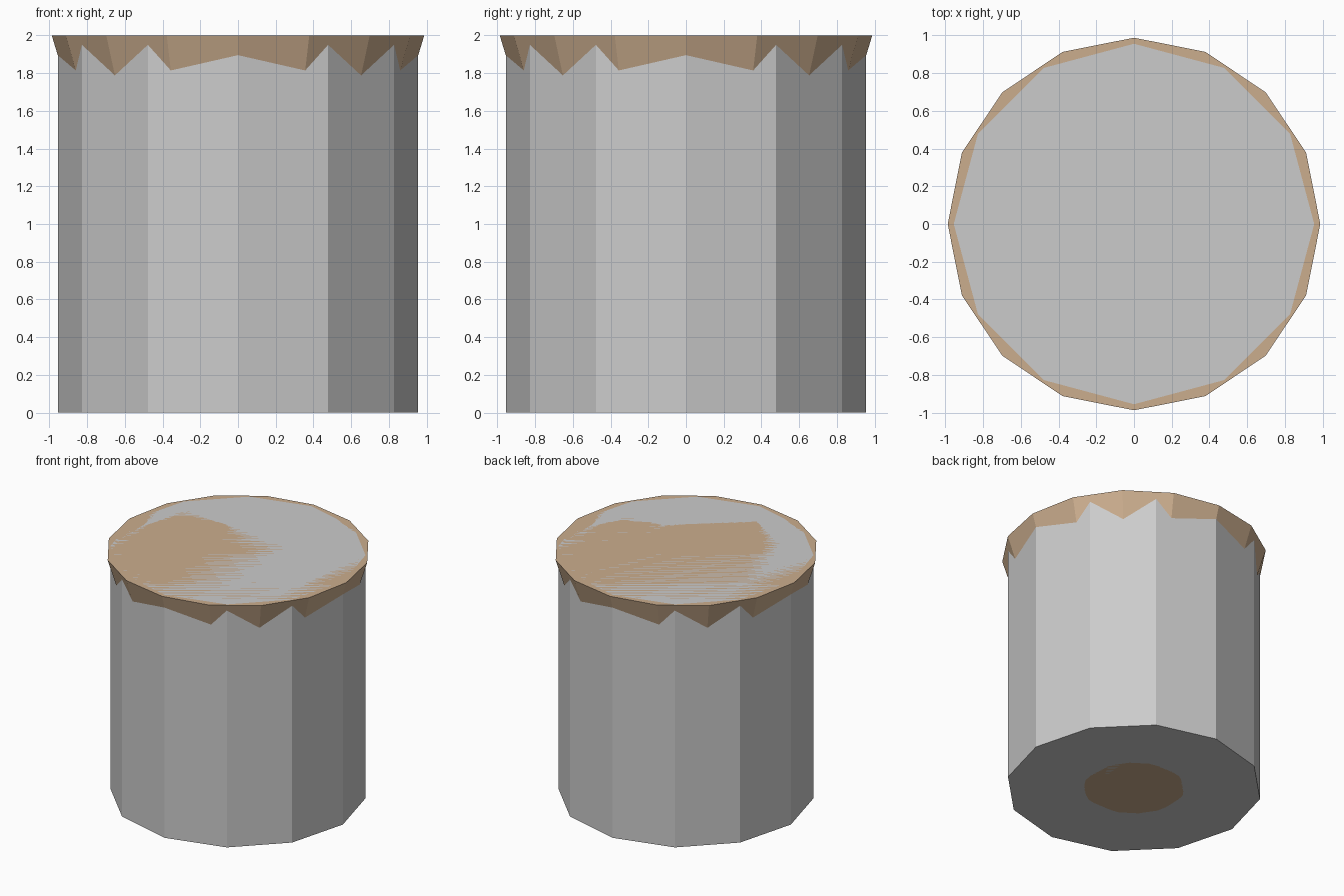
import bpy

if "Cube" in bpy.data.objects:
    bpy.data.objects.remove(bpy.data.objects["Cube"])


def tapered_prism(name, sides, bottom_radius, top_radius, height=2.0):
    bpy.ops.mesh.primitive_cone_add(vertices=sides, radius1=bottom_radius,
                                    radius2=top_radius, depth=height,
                                    location=(0, 0, height / 2))
    obj = bpy.context.object
    obj.name = name
    return obj


# Straight twelve-sided grey body
tapered_prism("grey_drum", 12, 0.955, 0.955)

# Flared sixteen-sided core, breaking through the body as a jagged rim
core = tapered_prism("brown_flared_core", 16, 0.38, 0.987)
brown = bpy.data.materials.new("brown")
brown.diffuse_color = (0.60, 0.42, 0.27, 1)
brown.use_nodes = True
brown.node_tree.nodes["Principled BSDF"].inputs["Base Color"].default_value = brown.diffuse_color
core.data.materials.append(brown)
